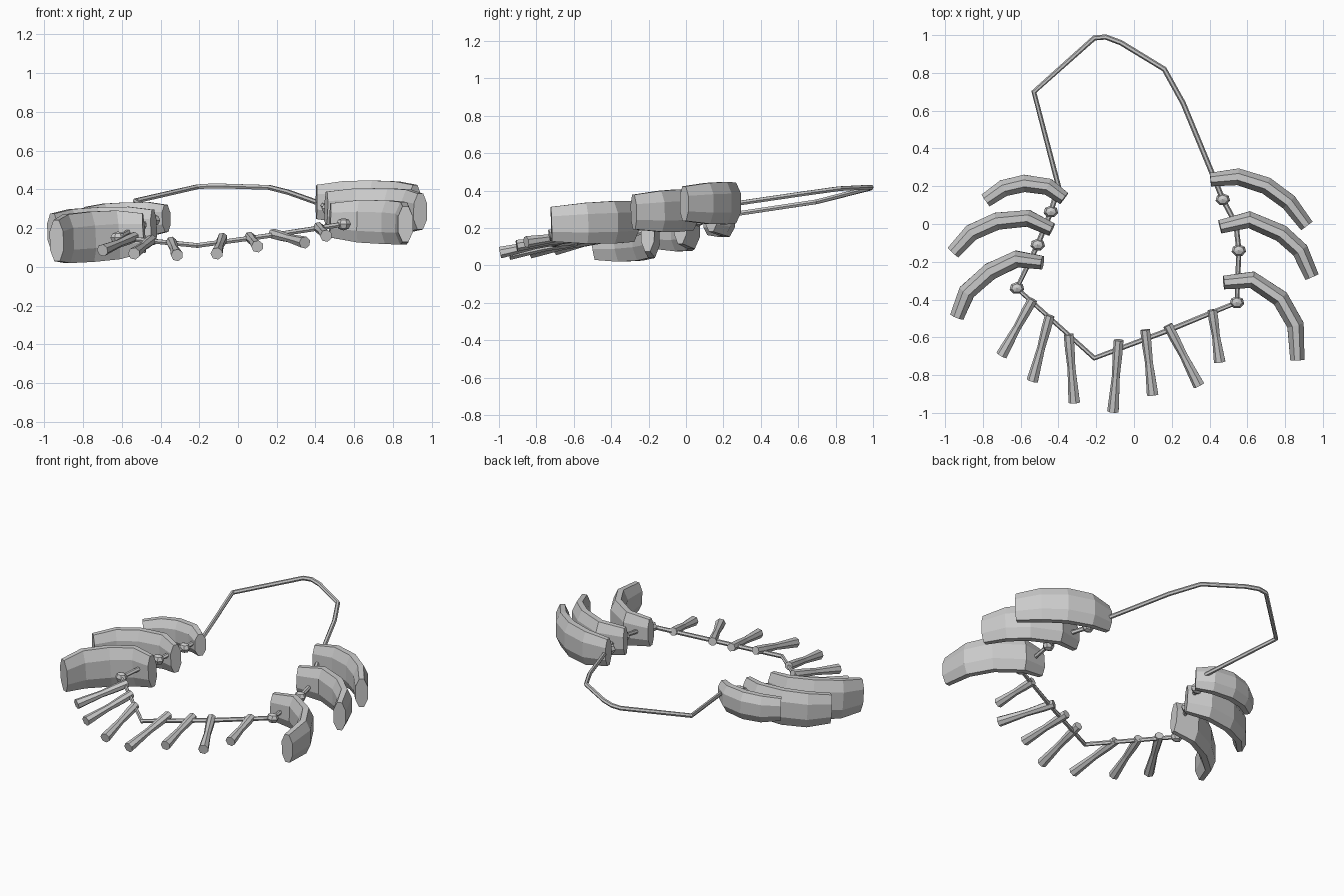
import bpy, bmesh, math
from mathutils import Vector

if "Cube" in bpy.data.objects:
    bpy.data.objects.remove(bpy.data.objects["Cube"])


def loft(name, path, sections, closed=False):
    """Skin section outlines (side, up) along a path; cap the ends if open."""
    pts = [Vector(p) for p in path]
    n = len(pts)
    bm = bmesh.new()
    rings = []
    for i, p in enumerate(pts):
        a = pts[(i - 1) % n] if closed or i else p
        b = pts[(i + 1) % n] if closed or i < n - 1 else p
        tan = ((b - p).normalized() + (p - a).normalized()).normalized()
        side = tan.cross(Vector((0, 0, 1))).normalized()
        up = side.cross(tan)
        rings.append([bm.verts.new(p + side * u + up * v) for u, v in sections[i]])
    m = len(rings[0])
    for i in range(n if closed else n - 1):
        r, s = rings[i], rings[(i + 1) % n]
        for j in range(m):
            k = (j + 1) % m
            bm.faces.new((r[j], r[k], s[k], s[j]))
    if not closed:
        bm.faces.new(rings[0])
        bm.faces.new(rings[-1])
    bmesh.ops.recalc_face_normals(bm, faces=bm.faces)
    me = bpy.data.meshes.new(name)
    bm.to_mesh(me)
    bm.free()
    ob = bpy.data.objects.new(name, me)
    bpy.context.collection.objects.link(ob)
    return ob


def circle(r, sides):
    return [(r * math.cos(math.tau * i / sides), r * math.sin(math.tau * i / sides))
            for i in range(sides)]


def slab(t, h):
    # Tall eight-sided tusk section, half thickness t, half height h
    q = [(t, -.45 * h), (t, .45 * h), (.4 * t, h), (-.4 * t, h)]
    return q + [(-u, -v) for u, v in q]


# Cord
cord = [(-.40, .20, .265), (-.53, .70, .34), (-.21, .985, .413), (-.15, .99, .417),
        (-.07, .96, .417), (.16, .82, .41), (.26, .64, .385), (.415, .265, .33),
        (.47, .13, .30), (.54, 0, .28), (.555, -.14, .26), (.545, -.415, .22),
        (.19, -.56, .165), (-.21, -.71, .11), (-.62, -.34, .15),
        (-.51, -.11, .21), (-.44, .065, .24)]
loft("cord", cord, [circle(.014, 6)] * len(cord), closed=True)

# Large curved tusks: plan points from inner end to tip, inner z, tip z, half height
tusks = [
    ([(.405, .235), (.55, .25), (.70, .203), (.82, .115), (.915, -.01)], .335, .33, .113),
    ([(.455, -.015), (.61, .023), (.78, -.05), (.88, -.14), (.942, -.28)], .30, .285, .113),
    ([(.475, -.31), (.625, -.295), (.775, -.395), (.855, -.535), (.865, -.72)], .24, .22, .113),
    ([(-.37, .135), (-.455, .197), (-.58, .215), (-.69, .19), (-.785, .125)], .25, .235, .09),
    ([(-.435, -.03), (-.56, .03), (-.725, .015), (-.86, -.045), (-.957, -.15)], .205, .18, .115),
    ([(-.485, -.205), (-.62, -.185), (-.76, -.25), (-.885, -.36), (-.937, -.49)], .175, .135, .13),
]
widths = [.78, .97, 1, .97, .82]
for i, (plan, z0, z1, h) in enumerate(tusks):
    path = [(x, y, z0 + (z1 - z0) * k / 4) for k, (x, y) in enumerate(plan)]
    loft(f"tusk_{i + 1}", path, [slab(.046 * w, h * w) for w in widths])

# Small waisted pegs along the front
pegs = [((-.535, -.40, .155), (-.70, -.695, .085)), ((-.445, -.485, .14), (-.537, -.83, .068)),
        ((-.345, -.585, .13), (-.315, -.945, .06)), ((-.08, -.615, .15), (-.11, -.993, .068)),
        ((.06, -.56, .155), (.10, -.905, .105)), ((.18, -.535, .17), (.345, -.855, .125)),
        ((.415, -.455, .205), (.455, -.73, .16))]
for i, (a, b) in enumerate(pegs):
    a, b = Vector(a), Vector(b)
    loft(f"peg_{i + 1}", [a, a.lerp(b, .2), a.lerp(b, .5), b],
         [circle(r, 7) for r in (.027, .027, .022, .032)])

# Beads between the tusks
for i, k in enumerate((8, 10, 11, 14, 15, 16)):
    bpy.ops.mesh.primitive_uv_sphere_add(segments=7, ring_count=4, radius=.036, location=cord[k])
    ob = bpy.context.object
    ob.name = f"bead_{i + 1}"
    ob.scale = (1.1, .9, .9)
